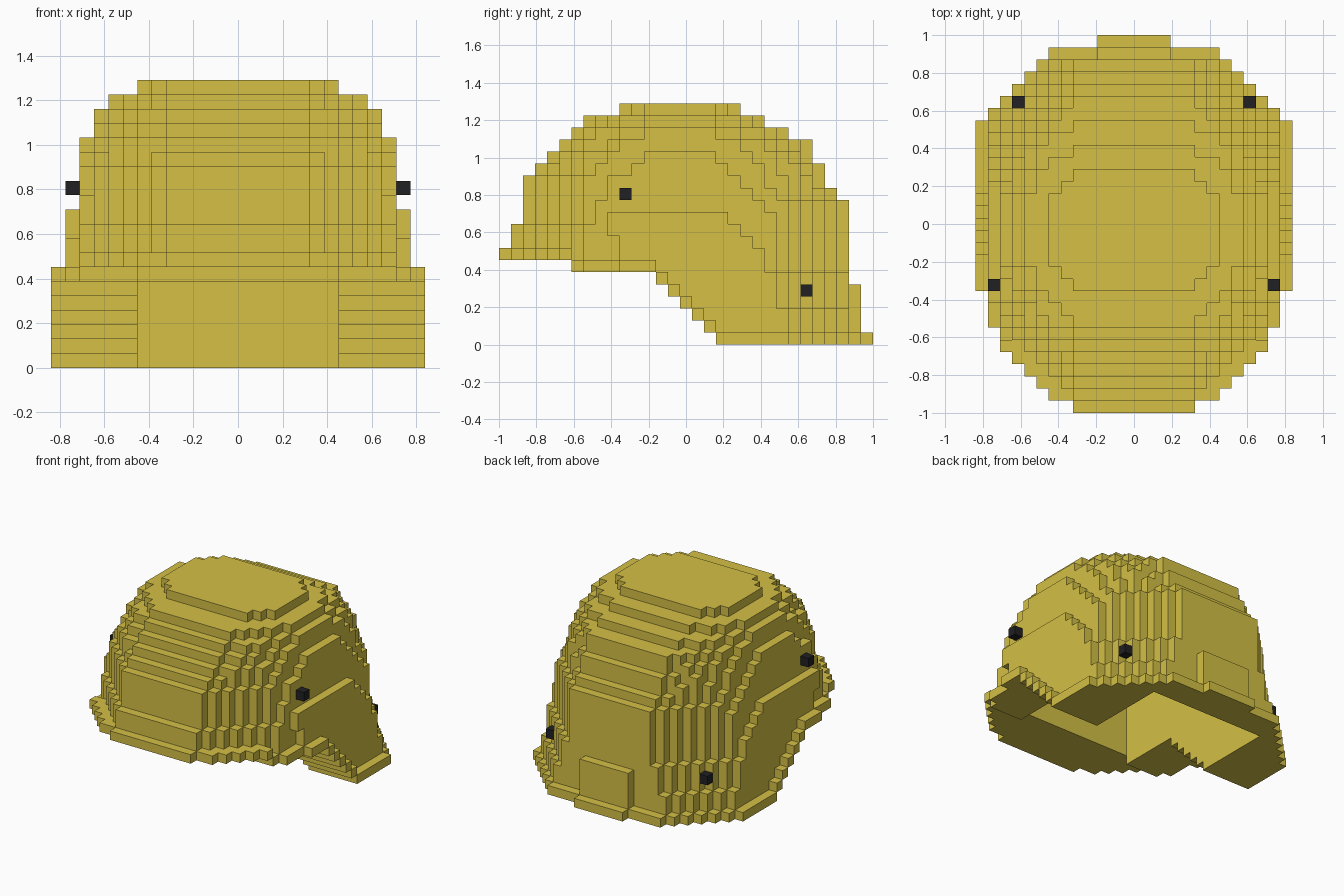
import bpy, bmesh

S = 2 / 31                      # edge length of one block
LAYERS = 20

cube = bpy.data.objects.get("Cube")
if cube:
    bpy.data.objects.remove(cube)


def material(name, rgb):
    m = bpy.data.materials.new(name)
    m.use_nodes = True
    m.diffuse_color = (*rgb, 1)
    m.node_tree.nodes["Principled BSDF"].inputs["Base Color"].default_value = (*rgb, 1)
    return m


def blend(k, keys):
    """Linear interpolation through (layer, value) keys."""
    for (a, va), (b, vb) in zip(keys, keys[1:]):
        if k <= b:
            return va + (vb - va) * (k - a) / (b - a)
    return keys[-1][1]


def step(k, keys):
    """Value of the first (last layer, value) key that reaches layer k."""
    return next(v for last, v in keys if k <= last)


def block_object(name, blocks, mat):
    """Outer skin of a set of grid blocks, with coplanar faces merged."""
    bm = bmesh.new()
    verts = {}

    def vert(p):
        if p not in verts:
            verts[p] = bm.verts.new((p[0] * S, -1 + p[1] * S, p[2] * S))
        return verts[p]

    for block in sorted(blocks):
        for axis in range(3):
            u, v = (axis + 1) % 3, (axis + 2) % 3
            for side in (0, 1):
                near = list(block)
                near[axis] += 2 * side - 1
                if tuple(near) in blocks:
                    continue
                ring = []
                for du, dv in ((0, 0), (1, 0), (1, 1), (0, 1)):
                    p = list(block)
                    p[axis] += side
                    p[u] += du
                    p[v] += dv
                    ring.append(vert(tuple(p)))
                bm.faces.new(ring if side else ring[::-1])
    bmesh.ops.dissolve_limit(bm, angle_limit=0.01, verts=bm.verts[:], edges=bm.edges[:])
    me = bpy.data.meshes.new(name)
    bm.to_mesh(me)
    bm.free()
    me.materials.append(mat)
    ob = bpy.data.objects.new(name, me)
    bpy.context.collection.objects.link(ob)
    return ob


# Shell profile: side limits, front and back limits, and roundness per layer
half_width = [(10, 12), (15, 11), (17, 10), (18, 9), (19, 7)]
front_row = [(9, 1), (13, 2), (14, 3), (15, 4), (16, 5), (17, 6), (18, 7), (19, 10)]
back_row = [(11, 29), (12, 28), (14, 27), (16, 26), (17, 24), (18, 22), (19, 20)]
crown_radius = [(15, .69), (17, .64), (18, .58), (19, .48)]
front_radius = [(0, .80), (7, .785), (10, .80), (11, .77)] + crown_radius
back_radius = [(0, .83), (7, .80), (8, .79), (10, .765), (11, .75)] + crown_radius
centre_y = [(0, .12), (4, .05), (10, -.03), (19, -.03)]
front_chamfer = [(7, 1.27), (9, 1.20), (13, 1.14), (15, 1.08), (19, 1.02)]
back_chamfer = [(2, 1.29), (5, 1.22), (11, 1.16), (19, 1.10)]


def lower_edge(j):
    """Lowest layer at row j: raised front, stepped down to the nape."""
    return 7 if j < 6 else max(0, min(6, 18 - j))


def in_shell(i, j, k):
    if k < lower_edge(j):
        return False
    j0, j1 = step(k, front_row), step(k, back_row)
    x, y = abs(i + .5) * S, -1 + (j + .5) * S
    if not j0 <= j < j1 or x > step(k, half_width) * S:
        return False
    c = blend(k, centre_y)
    if y > c:
        chamfer = step(k, back_chamfer)
        rx, ry = blend(k, back_radius), -1 + j1 * S - c + .03
        power = 2.8 if k < 6 else 2.2
    else:
        chamfer = step(k, front_chamfer)
        rx, ry = blend(k, front_radius), c + 1 - j0 * S + .03
        power = 2.2
    return (x + abs(y) <= chamfer
            and (x / rx) ** power + (abs(y - c) / ry) ** power <= 1)


shell = {(i, j, k) for i in range(-13, 13) for j in range(31) for k in range(LAYERS)
         if in_shell(i, j, k)}

# Raised plate at the nape
shell |= {(i, 29, k) for i in range(-3, 3) for k in range(5)}

# Rim one block wider along the lower edge
rim = set()
for i, j, k in shell:
    if k == lower_edge(j):
        for a, b in ((i - 1, j), (i + 1, j), (i, j - 1), (i, j + 1)):
            if -13 <= a < 13 and 0 <= b < 31:
                rim.add((a, b, lower_edge(b)))
shell |= rim

# Hollow for the head, shallower towards the back of the crown
cavity_back = [(5, 27), (12, 24)]
shell -= {(i, j, k) for i in range(-7, 7) for k in range(13)
          for j in range(6, step(k, cavity_back))}

mustard = material("mustard yellow", (.66, .53, .06))
black = material("black", (.015, .015, .017))

block_object("helmet_shell", shell, mustard)

# Studs on both sides
studs = {"front_stud": (11, 10, 12), "rear_stud": (9, 25, 4)}
for name, (i, j, k) in studs.items():
    block_object("left_" + name, {(i, j, k)}, black)
    block_object("right_" + name, {(-1 - i, j, k)}, black)
